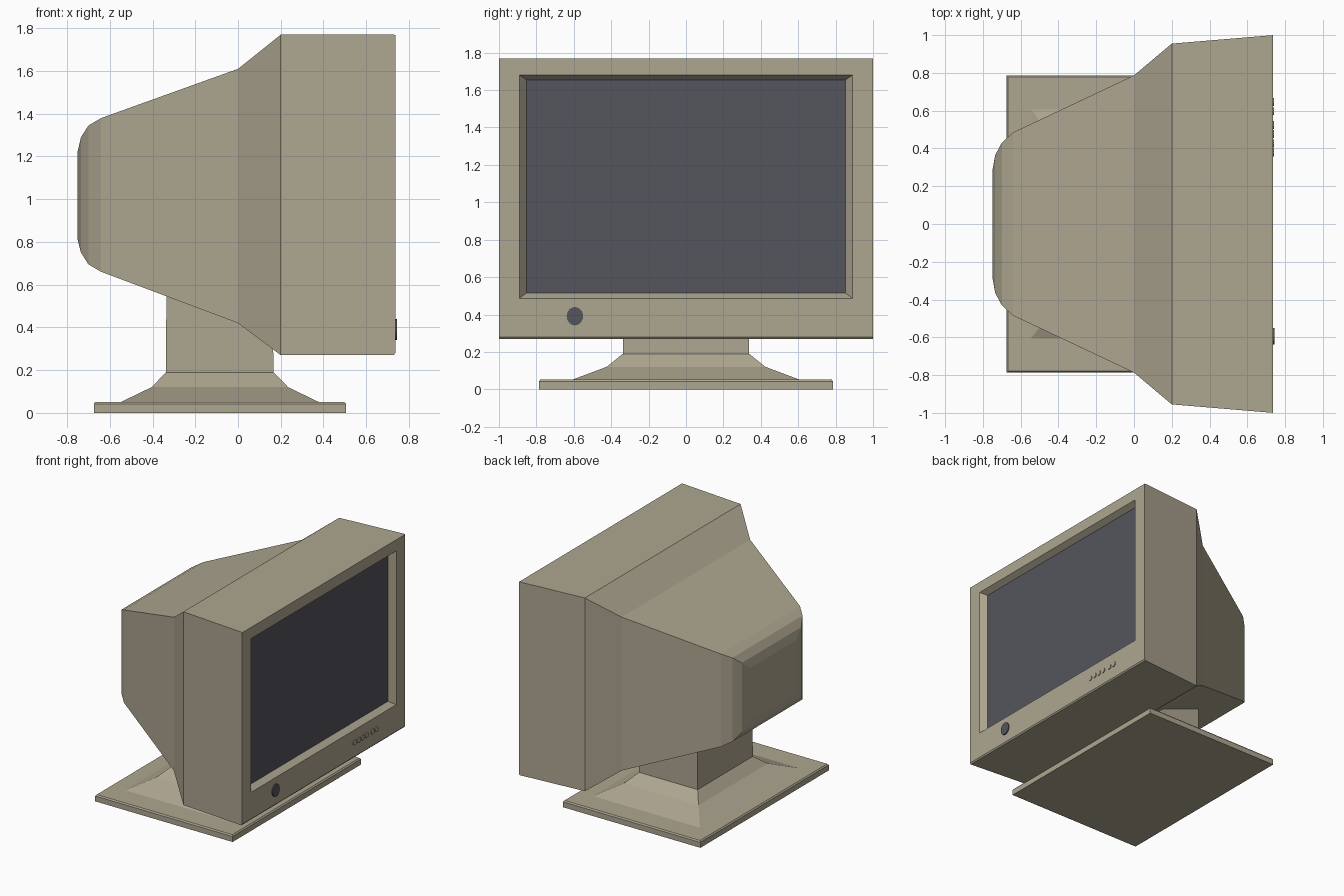
import bpy, bmesh, math

if "Cube" in bpy.data.objects:
    bpy.data.objects.remove(bpy.data.objects["Cube"])


def material(name, rgb):
    m = bpy.data.materials.new(name)
    m.diffuse_color = (*rgb, 1)
    m.use_nodes = True
    m.node_tree.nodes["Principled BSDF"].inputs["Base Color"].default_value = m.diffuse_color
    return m


BEIGE = material("beige plastic", (0.42, 0.38, 0.28))
GLASS = material("dark grey glass", (0.09, 0.09, 0.11))


def loft(name, rings, mat, cap_start=True, cap_end=True):
    """Skin a series of rings (equal point counts) into one object."""
    bm = bmesh.new()
    loops = [[bm.verts.new(p) for p in r] for r in rings]
    n = len(loops[0])
    for a, b in zip(loops, loops[1:]):
        for i in range(n):
            j = (i + 1) % n
            bm.faces.new((a[i], a[j], b[j], b[i]))
    if cap_start:
        bm.faces.new(loops[0][::-1])
    if cap_end:
        bm.faces.new(loops[-1])
    bmesh.ops.recalc_face_normals(bm, faces=bm.faces)
    me = bpy.data.meshes.new(name)
    bm.to_mesh(me)
    bm.free()
    me.materials.append(mat)
    ob = bpy.data.objects.new(name, me)
    bpy.context.collection.objects.link(ob)
    return ob


def upright(x, y, z0, z1):
    """Rectangle facing along x."""
    return [(x, -y, z0), (x, y, z0), (x, y, z1), (x, -y, z1)]


def flat(z, x0, x1, y):
    """Rectangle facing along z."""
    return [(x0, -y, z), (x1, -y, z), (x1, y, z), (x0, y, z)]


def disc(x, y, z, ry, rz, n):
    return [(x, y + ry * math.cos(2 * math.pi * i / n),
             z + rz * math.sin(2 * math.pi * i / n)) for i in range(n)]


# Housing: rounded back, tapered tube cover, bezel, then the screen recess
housing = [(-0.75, 0.28, 0.81, 1.225), (-0.735, 0.365, 0.75, 1.29),
           (-0.70, 0.43, 0.695, 1.345), (-0.64, 0.485, 0.66, 1.38),
           (0.0, 0.787, 0.42, 1.61), (0.2, 0.955, 0.27, 1.77),
           (0.728, 0.999, 0.27, 1.77), (0.736, 1.0, 0.28, 1.768),
           (0.736, 0.89, 0.487, 1.68), (0.69, 0.853, 0.515, 1.655)]
case = loft("monitor_housing", [upright(*r) for r in housing], BEIGE)

# Screen glass: the innermost cap of the recess
case.data.materials.append(GLASS)
for p in case.data.polygons:
    if p.normal.x > 0.99 and p.center.x < 0.7:
        p.material_index = 1

# Stand: base plate with softened rim, and flared neck running into the housing
loft("stand_base", [flat(*r) for r in [
    (0.0, -0.675, 0.505, 0.787), (0.042, -0.675, 0.505, 0.787),
    (0.052, -0.667, 0.497, 0.779)]], BEIGE)
loft("stand_neck", [flat(*r) for r in [
    (0.05, -0.55, 0.38, 0.612), (0.12, -0.405, 0.235, 0.425),
    (0.19, -0.337, 0.167, 0.338), (0.60, -0.335, 0.158, 0.338)]], BEIGE)

# Power button
loft("power_button", [disc(0.73, -0.594, 0.391, 0.044, 0.049, 20),
                      disc(0.744, -0.594, 0.391, 0.044, 0.049, 20)], GLASS)

# Row of control buttons
for y in (0.378, 0.427, 0.476, 0.525, 0.597, 0.646):
    loft("control_button", [disc(0.73, y, 0.391, 0.021, 0.021, 10),
                            disc(0.742, y, 0.391, 0.021, 0.021, 10)], BEIGE)
